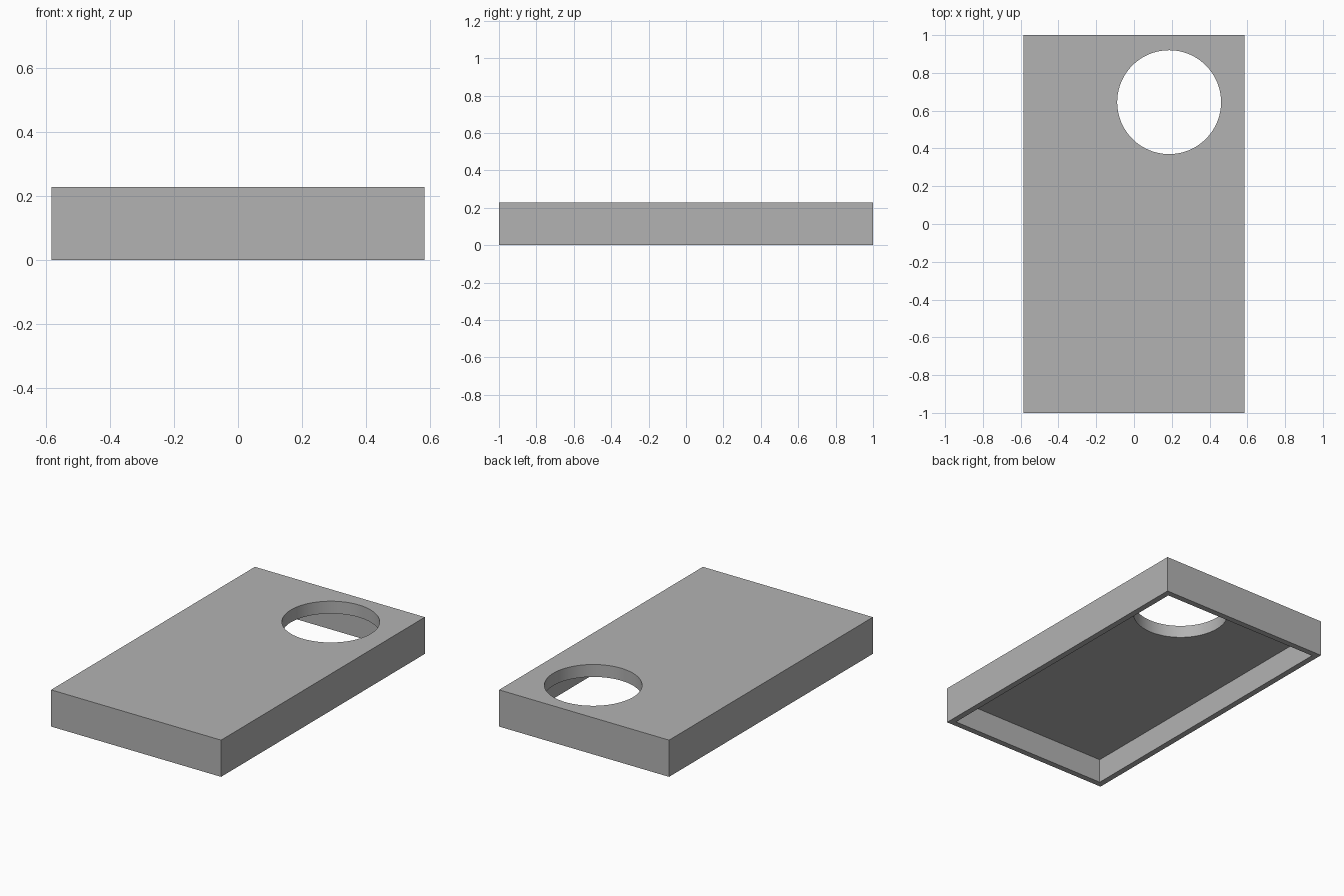
import bpy

cube = bpy.data.objects.get("Cube")
if cube:
    bpy.data.objects.remove(cube, do_unlink=True)

HALF_X, HALF_Y, HEIGHT = 0.584, 1.0, 0.228
WALL, PLATE = 0.037, 0.077
HOLE_X, HOLE_Y, HOLE_R = 0.186, 0.645, 0.275

grey = bpy.data.materials.new("plain grey")
grey.use_nodes = True
colour = (0.45, 0.45, 0.45, 1)
grey.diffuse_color = colour
grey.node_tree.nodes["Principled BSDF"].inputs["Base Color"].default_value = colour


def block(name, half_x, half_y, z0, z1):
    bpy.ops.mesh.primitive_cube_add(size=1, location=(0, 0, (z0 + z1) / 2))
    ob = bpy.context.object
    ob.name = name
    ob.scale = (2 * half_x, 2 * half_y, z1 - z0)
    bpy.ops.object.transform_apply(location=True, rotation=False, scale=True)
    ob.data.materials.append(grey)
    return ob


def cut(target, cutter):
    cutter.hide_render = True
    mod = target.modifiers.new("cut", "BOOLEAN")
    mod.operation = "DIFFERENCE"
    mod.solver = "EXACT"
    mod.object = cutter
    bpy.ops.object.select_all(action="DESELECT")
    bpy.context.view_layer.objects.active = target
    target.select_set(True)
    bpy.ops.object.modifier_apply(modifier=mod.name)
    bpy.data.objects.remove(cutter, do_unlink=True)


# Tray-shaped cover, open underneath
cover = block("cover", HALF_X, HALF_Y, 0, HEIGHT)
cut(cover, block("cavity_cutter", HALF_X - WALL, HALF_Y - WALL, -0.1, HEIGHT - PLATE))

# Round opening through the top plate
bpy.ops.mesh.primitive_cylinder_add(vertices=96, radius=HOLE_R, depth=1,
                                    location=(HOLE_X, HOLE_Y, HEIGHT))
hole = bpy.context.object
hole.name = "hole_cutter"
hole.data.materials.append(grey)
cut(cover, hole)

bpy.ops.object.shade_smooth_by_angle()
